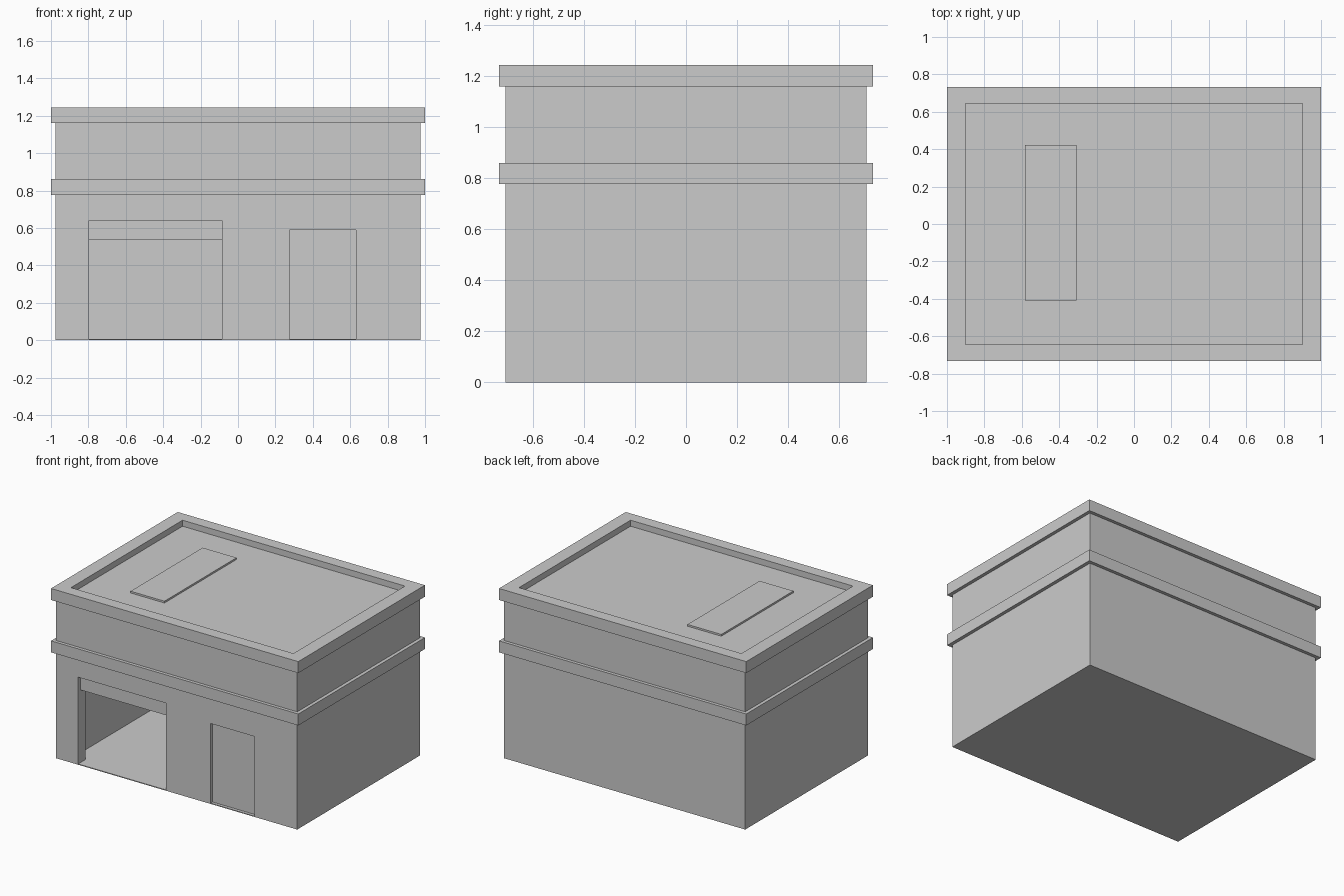
import bpy, bmesh
from mathutils import Vector

if "Cube" in bpy.data.objects:
    bpy.data.objects.remove(bpy.data.objects["Cube"])


def finish(name, bm):
    bmesh.ops.recalc_face_normals(bm, faces=bm.faces)
    me = bpy.data.meshes.new(name)
    bm.to_mesh(me)
    bm.free()
    ob = bpy.data.objects.new(name, me)
    bpy.context.collection.objects.link(ob)
    return ob


def prism(name, pts, axis, lo, hi):
    """Extrude a 2D outline along y (outline in xz) or z (outline in xy)."""
    bm = bmesh.new()
    place = (lambda a, b: (a, lo, b)) if axis == 'y' else (lambda a, b: (a, b, lo))
    face = bm.faces.new([bm.verts.new(place(*p)) for p in pts])
    ext = bmesh.ops.extrude_face_region(bm, geom=[face])
    move = Vector((0, hi - lo, 0)) if axis == 'y' else Vector((0, 0, hi - lo))
    bmesh.ops.translate(bm, vec=move,
                        verts=[v for v in ext['geom'] if isinstance(v, bmesh.types.BMVert)])
    return finish(name, bm)


def rect(x0, x1, y0, y1):
    return [(x0, y0), (x1, y0), (x1, y1), (x0, y1)]


def box(name, x0, x1, y0, y1, z0, z1):
    return prism(name, rect(x0, x1, y0, y1), 'z', z0, z1)


def frame(name, ox, oy, ix, iy, z0, z1):
    """Rectangular ring with square corners."""
    bm = bmesh.new()
    loops = [[bm.verts.new((x, y, z)) for x, y in rect(-a, a, -b, b)]
             for a, b, z in ((ox, oy, z0), (ox, oy, z1), (ix, iy, z1), (ix, iy, z0))]
    for k in range(4):
        p, q = loops[k], loops[(k + 1) % 4]
        for i in range(4):
            j = (i + 1) % 4
            bm.faces.new((p[i], p[j], q[j], q[i]))
    return finish(name, bm)


W, D = 0.975, 0.708          # body half sizes
IX, IY = 0.885, 0.625        # inner half sizes
BASE, TOP = 0.006, 1.16

# Floor slab, showing through the garage opening
box("floor", -W, W, -D, D, 0, BASE)

# Front wall with garage and door openings cut into its outline
G0, G1, GH = -0.797, -0.086, 0.64
D0, D1, DH = 0.275, 0.63, 0.588
prism("front_wall", [(-W, BASE), (G0, BASE), (G0, GH), (G1, GH), (G1, BASE),
                     (D0, BASE), (D0, DH), (D1, DH), (D1, BASE),
                     (W, BASE), (W, TOP), (-W, TOP)], 'y', -D, -IY)

# Side and back walls as one U shape
prism("side_and_back_walls", [(-W, -IY), (-W, D), (W, D), (W, -IY),
                              (IX, -IY), (IX, IY), (-IX, IY), (-IX, -IY)],
      'z', BASE, TOP)

# Raised garage shutter and closed door, set back in their openings
box("garage_shutter", G0, G1, -D + 0.025, -IY, 0.538, GH)
box("door", D0, D1, -D + 0.022, -IY, BASE, DH)

# Cornice band and roof parapet
frame("cornice_band", 1.0, 0.732, W, D, 0.777, 0.861)
frame("roof_parapet", 1.0, 0.732, 0.9, 0.645, TOP, 1.244)

# Roof deck and its low hatch
box("roof_deck", -0.9, 0.9, -0.645, 0.645, TOP, 1.2)
box("roof_hatch", -0.582, -0.308, -0.41, 0.423, 1.2, 1.213)
